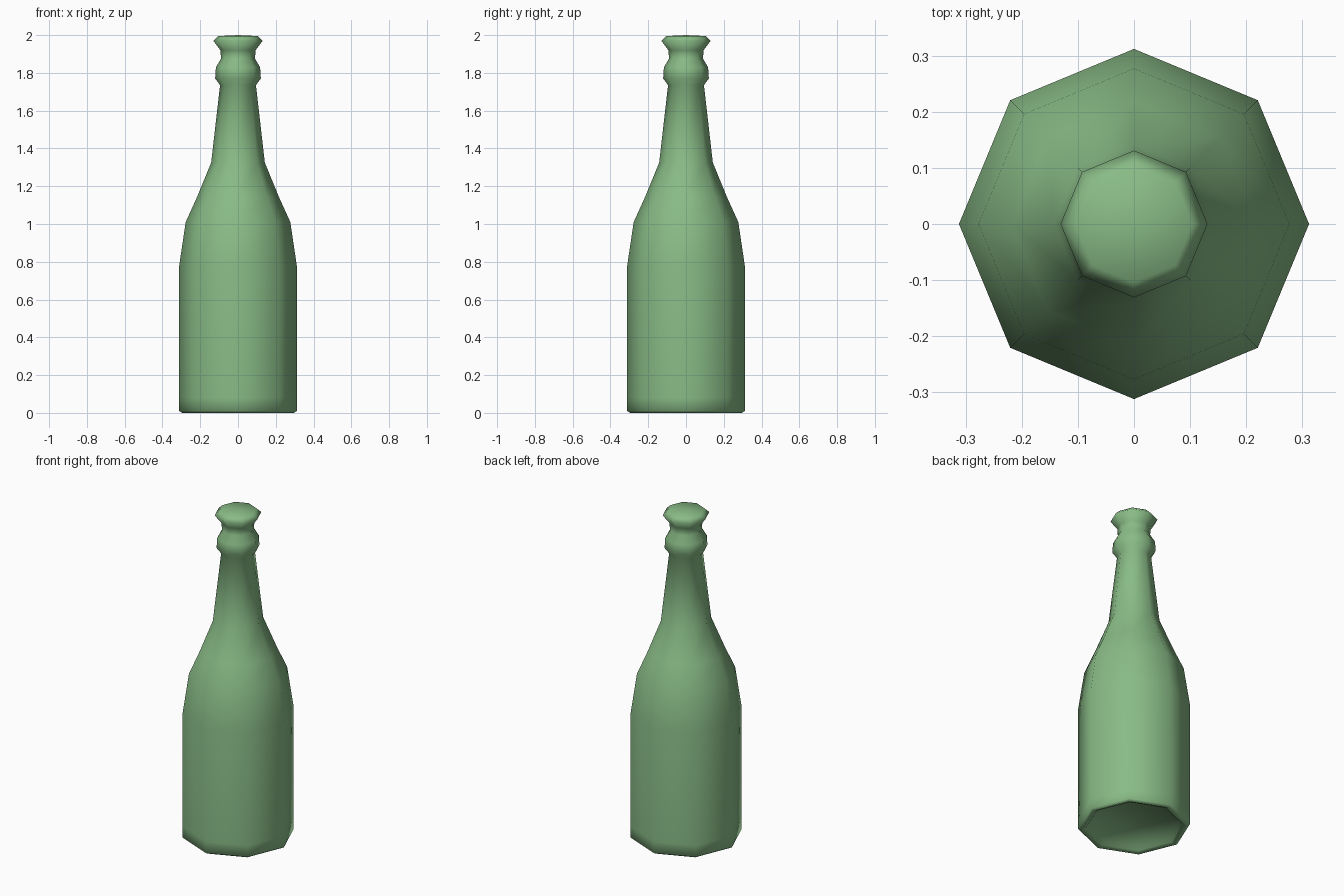
import bpy, bmesh, math

if "Cube" in bpy.data.objects:
    bpy.data.objects.remove(bpy.data.objects["Cube"])

SIDES = 8

# bottle profile (radius, height): recessed base, body, shoulder, neck, collar, lip
profile = [
    (0.255, 0.03), (0.27, 0.01), (0.295, 0.0), (0.312, 0.01), (0.312, 0.08),
    (0.312, 0.775), (0.277, 1.01), (0.218, 1.14), (0.142, 1.325),
    (0.095, 1.735), (0.121, 1.77), (0.117, 1.83), (0.09, 1.875),
    (0.093, 1.92), (0.131, 1.97), (0.104, 1.995),
]

bm = bmesh.new()
rings = []
for r, z in profile:
    rings.append([bm.verts.new((r * math.cos(2 * math.pi * i / SIDES),
                                r * math.sin(2 * math.pi * i / SIDES), z))
                  for i in range(SIDES)])

# walls between neighbouring rings
for low, high in zip(rings, rings[1:]):
    for i in range(SIDES):
        j = (i + 1) % SIDES
        bm.faces.new((low[i], low[j], high[j], high[i]))

# base panel and slightly domed top
bm.faces.new(list(reversed(rings[0])))
tip = bm.verts.new((0, 0, 2.0))
for i in range(SIDES):
    bm.faces.new((rings[-1][i], rings[-1][(i + 1) % SIDES], tip))

bmesh.ops.recalc_face_normals(bm, faces=bm.faces)
for f in bm.faces:
    f.smooth = True

mesh = bpy.data.meshes.new("bottle")
bm.to_mesh(mesh)
bm.free()
bottle = bpy.data.objects.new("bottle", mesh)
bpy.context.collection.objects.link(bottle)

# green glass
glass = bpy.data.materials.new("green_glass")
glass.diffuse_color = (0.25, 0.50, 0.24, 1.0)
glass.use_nodes = True
glass.node_tree.nodes["Principled BSDF"].inputs["Base Color"].default_value = glass.diffuse_color
mesh.materials.append(glass)
